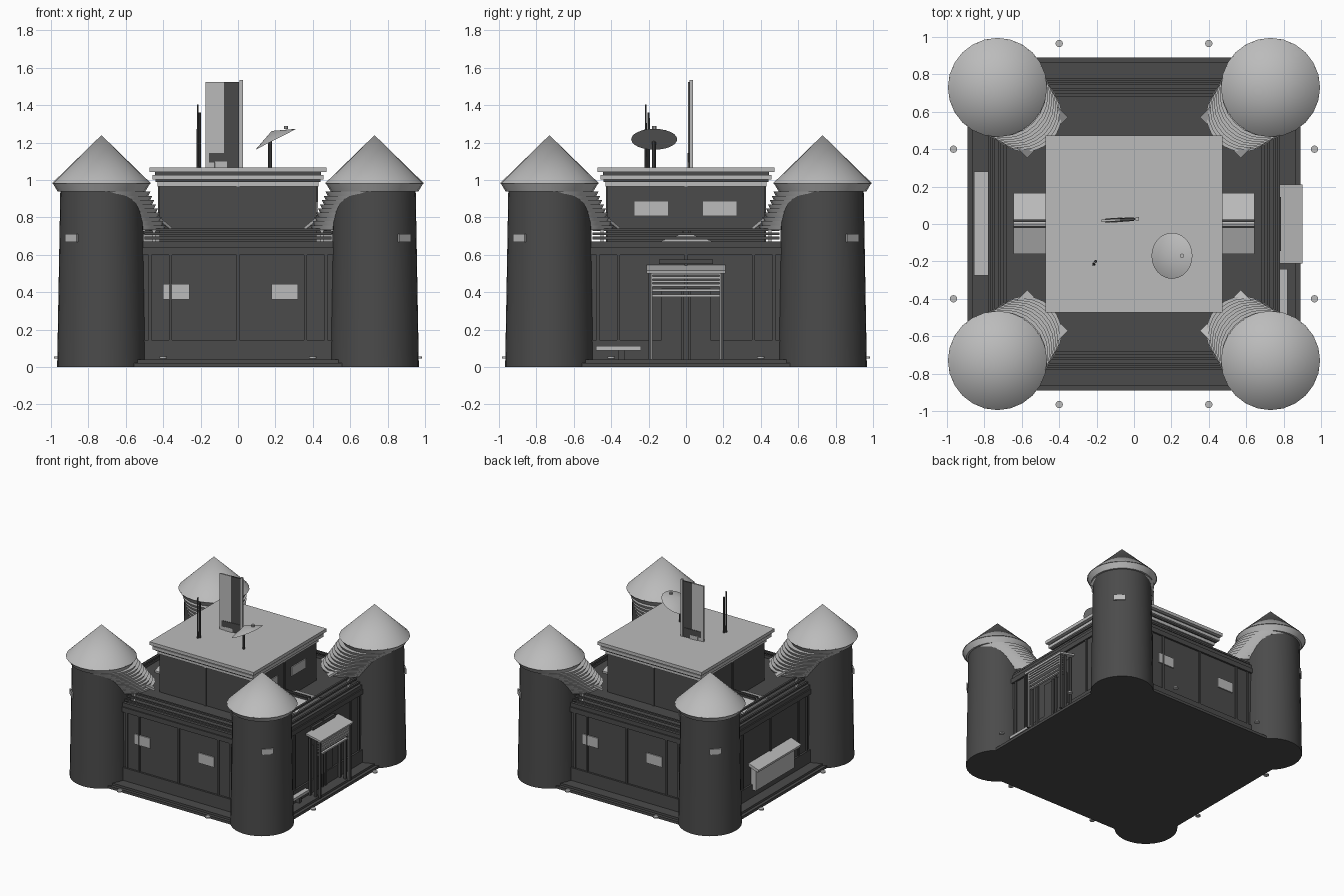
import bpy, bmesh, math
from mathutils import Vector, Matrix

if "Cube" in bpy.data.objects:
    bpy.data.objects.remove(bpy.data.objects["Cube"])


def mat(name, v):
    m = bpy.data.materials.new(name)
    m.diffuse_color = (v, v, v, 1)
    m.use_nodes = True
    m.node_tree.nodes["Principled BSDF"].inputs["Base Color"].default_value = m.diffuse_color
    return m


DARK = mat("dark grey", 0.07)
LIGHT = mat("light grey", 0.5)
Q = math.pi / 2


def finish(name, bm, m, smooth=False):
    me = bpy.data.meshes.new(name)
    bmesh.ops.recalc_face_normals(bm, faces=bm.faces)
    bm.to_mesh(me)
    bm.free()
    me.materials.append(m)
    ob = bpy.data.objects.new(name, me)
    bpy.context.collection.objects.link(ob)
    if smooth:
        bpy.ops.object.select_all(action='DESELECT')
        ob.select_set(True)
        bpy.context.view_layer.objects.active = ob
        bpy.ops.object.shade_smooth_by_angle(angle=math.radians(35))
    return ob


def box(name, x, y, z, m, M=None):
    """Box from (min, max) ranges, with an optional transform."""
    bm = bmesh.new()
    bmesh.ops.create_cube(bm, size=1)
    for v in bm.verts:
        v.co = Vector([r[0] + (c + .5) * (r[1] - r[0]) for r, c in zip((x, y, z), v.co)])
    if M:
        bm.transform(M)
    return finish(name, bm, m)


def cone(name, r1, r2, z0, z1, m, at=(0, 0), n=24, M=None, smooth=True):
    bm = bmesh.new()
    bmesh.ops.create_cone(bm, cap_ends=True, segments=n, radius1=r1, radius2=r2, depth=z1 - z0)
    bm.transform(Matrix.Translation((at[0], at[1], (z0 + z1) / 2)))
    if M:
        bm.transform(M)
    return finish(name, bm, m, smooth)


def gable(name, sx):
    """Small gabled roof light on the terrace."""
    bm = bmesh.new()
    prof = [(-.16, .65), (.165, .65), (.165, .665), (0, .72), (-.16, .665)]
    f = bm.faces.new([bm.verts.new((sx * .4, y, z)) for y, z in prof])
    r = bmesh.ops.extrude_face_region(bm, geom=[f])
    for v in r['geom']:
        if isinstance(v, bmesh.types.BMVert):
            v.co.x = sx * .645
    finish(name, bm, LIGHT)
    for y in (-.022, .012):
        box("ridge_bar", sorted((sx * .4, sx * .645)), (y, y + .012), (.70, .728), DARK)


# base and lower storey
box("base_slab", (-.89, .89), (-.89, .89), (0, .022), DARK)
box("base_step", (-.865, .865), (-.865, .865), (.02, .04), DARK)
box("lower_storey", (-.765, .765), (-.765, .765), (.03, .65), DARK)

# upper storey and layered roof
box("upper_storey", (-.42, .42), (-.42, .42), (.64, .98), DARK)
box("lower_eave", (-.43, .43), (-.43, .43), (.965, .99), LIGHT)
box("eave_gap", (-.44, .44), (-.44, .44), (.99, 1.003), DARK)
box("middle_eave", (-.457, .457), (-.457, .457), (1.003, 1.028), LIGHT)
box("roof_gap", (-.445, .445), (-.445, .445), (1.028, 1.042), DARK)
box("roof_slab", (-.473, .473), (-.473, .473), (1.042, 1.068), LIGHT)

# trim on each of the four sides
for i in range(4):
    R = Matrix.Rotation(i * Q, 4, 'Z')
    box("plinth", (-.55, .55), (-.78, -.75), (.04, .145), DARK, R)
    box("cornice", (-.55, .55), (-.78, -.75), (.6, .64), DARK, R)
    box("parapet", (-.55, .55), (-.77, -.745), (.64, .672), DARK, R)
    for y, z in ((-.75, .69), (-.72, .712), (-.69, .735)):
        box("terrace_rail", (-.5, .5), (y - .008, y + .008), (z - .007, z + .007), DARK, R)
    for x in (-.45, .45):
        box("rail_post", (x - .008, x + .008), (-.70, -.68), (.64, .78), LIGHT, R)
    for x in (-.47, -.36, 0, .36, .47):
        box("wall_rib", (x - .008, x + .008), (-.775, -.75), (.06, .6), DARK, R)
    box("upper_rib", (-.008, .008), (-.428, -.41), (.65, .965), DARK, R)
    # round ground discs
    for x in (-.4, .4):
        cone("ground_disc", .02, .02, .046, .056, LIGHT, (x, -.965), 12, R)

# windows
for i in (0, 2):
    R = Matrix.Rotation(i * Q, 4, 'Z')
    for x in (-.33, .25):
        box("wall_window", (x - .072, x + .072), (-.774, -.765), (.362, .445), LIGHT, R)
for x in (.09, -.275):
    box("upper_window", (.42, .428), (x, x + .18), (.81, .885), LIGHT)
gable("right_roof_light", 1)
gable("left_roof_light", -1)

# corner towers, built pointing to +x and turned onto the diagonals
for i in range(4):
    a = math.pi / 4 + i * Q
    c = .73 * math.sqrt(2)
    R = Matrix.Rotation(a, 4, 'Z')
    cone("tower_shaft", .237, .22, 0, .95, DARK, (c, 0), 32, R)
    cone("tower_eave", .235, .262, .94, .985, LIGHT, (c, 0), 24, R)
    cone("tower_roof", .265, 0, .982, 1.24, LIGHT, (c, 0), 24, R)
    # stepped rings sliding inwards and down
    for k in range(9):
        t = k / 8
        r = .24 - .045 * t
        z = .93 - .18 * t
        cone("stepped_ring", r - .012, r, z - .016, z + .008, LIGHT, (c - .03 - .18 * t, 0), 24, R)
    # inner landing plate
    T = R @ Matrix.Translation((.70, 0, .765)) @ Matrix.Rotation(math.radians(-30), 4, 'Y')
    box("landing_plate", (-.05, .05), (-.155, .155), (-.008, .008), LIGHT, T)
    box("tower_window", (c + .222, c + .232), (-.045, .045), (.668, .712), LIGHT, R)

# right side porch
box("porch_door", (.765, .774), (-.13, .13), (.05, .42), DARK)
box("door_header", (.765, .785), (-.145, .145), (.55, .575), DARK)
T = Matrix.Translation((.825, 0, .525)) @ Matrix.Rotation(math.radians(12), 4, 'Y')
box("porch_canopy", (-.077, .077), (-.212, .212), (-.008, .008), LIGHT, T)
for k in range(4):
    z = .43 + k * .021
    box("canopy_slat", (.855, .885), (-.19, .19), (z, z + .013), LIGHT)
for z in (.375, .405):
    box("porch_rail", (.85, .87), (-.185, .185), (z, z + .012), LIGHT)
for s in (-1, 1):
    for x in (.79, .84, .88):
        box("porch_post", (x - .01, x + .01), sorted((s * .185, s * .2)), (.04, .51), DARK)
    box("post_strip", (.875, .885), sorted((s * .178, s * .186)), (.04, .5), LIGHT)
    box("door_bar", (.774, .79), sorted((s * .01, s * .025)), (.04, .42), DARK)
box("bench", (.77, .82), (-.48, -.24), (.09, .112), LIGHT)
box("bench_leg", (.775, .81), (-.36, -.33), (.04, .09), DARK)

# left side hatch
box("hatch_panel", (-.81, -.76), (-.25, .25), (.1, .29), LIGHT)
T = Matrix.Translation((-.803, 0, .3)) @ Matrix.Rotation(math.radians(-20), 4, 'Y')
box("hatch_lid", (-.052, .052), (-.275, .28), (-.012, .012), LIGHT, T)

# roof sign
T = Matrix.Translation((0, .026, 0)) @ Matrix.Rotation(math.radians(3), 4, 'Z')
box("sign_panel", (-.175, -.074), (-.006, .006), (1.06, 1.525), LIGHT, T)
box("sign_stripe", (-.076, .006), (-.006, .006), (1.06, 1.525), DARK, T)
box("sign_foot", (-.155, .0), (-.01, .01), (1.095, 1.145), DARK, T)
box("sign_foot_plate", (-.125, -.06), (-.012, .012), (1.06, 1.1), LIGHT, T)
box("sign_post", (.008, .026), (-.009, .009), (1.06, 1.535), LIGHT, T)

# aerial rods
cone("aerial", .008, .004, 1.06, 1.405, DARK, (-.215, -.215), 8)
cone("aerial_sleeve", .008, .006, 1.06, 1.36, DARK, (-.205, -.2), 8)

# satellite dish
cone("dish_mast", .011, .011, 1.06, 1.23, DARK, (.172, -.172), 10)
T = Matrix.Translation((.203, -.17, 1.218)) @ Matrix.Rotation(math.radians(-27), 4, 'Y')
cone("dish", .123, 0, 0, .05, LIGHT, (0, 0), 24, T)
cone("dish_feed", .012, .012, 1.272, 1.29, LIGHT, (.257, -.17), 10)
